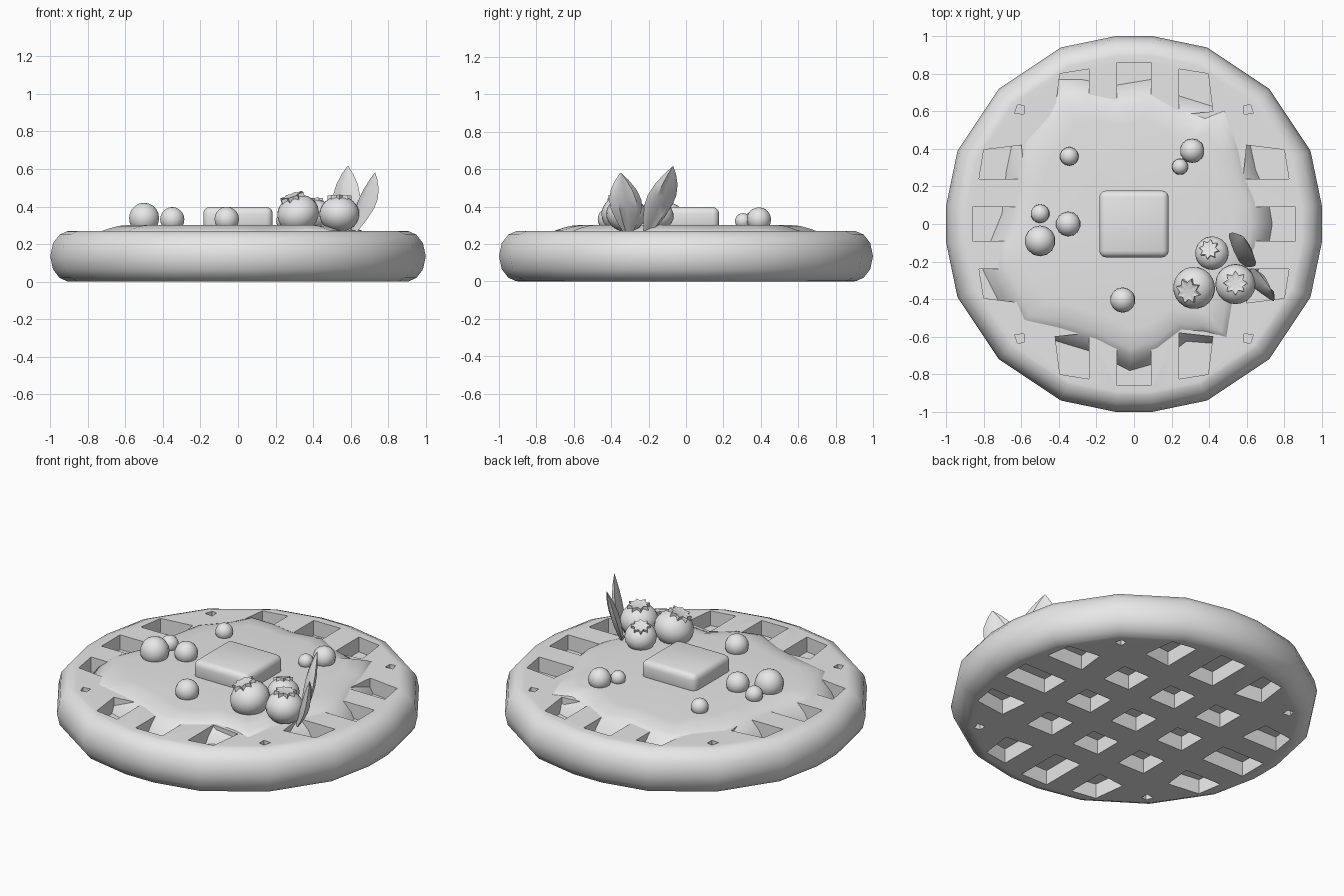
import bpy, bmesh, math
from mathutils import Vector

cube = bpy.data.objects.get("Cube")
if cube:
    bpy.data.objects.remove(cube)

grey = bpy.data.materials.new("plain grey")
grey.use_nodes = True
COLOUR = (0.8, 0.8, 0.8, 1)
grey.diffuse_color = COLOUR
grey.node_tree.nodes["Principled BSDF"].inputs["Base Color"].default_value = COLOUR


def make(name, bm):
    """Turn a bmesh into a linked object."""
    bmesh.ops.recalc_face_normals(bm, faces=bm.faces)
    mesh = bpy.data.meshes.new(name)
    bm.to_mesh(mesh)
    bm.free()
    mesh.materials.append(grey)
    obj = bpy.data.objects.new(name, mesh)
    bpy.context.collection.objects.link(obj)
    return obj


def activate(obj):
    bpy.ops.object.select_all(action='DESELECT')
    obj.select_set(True)
    bpy.context.view_layer.objects.active = obj


def smooth(obj, angle=35):
    activate(obj)
    bpy.ops.object.shade_smooth_by_angle(angle=math.radians(angle))


def loft(bm, rings):
    """Skin closed rings of points and cap both ends."""
    loops = [[bm.verts.new(p) for p in ring] for ring in rings]
    n = len(loops[0])
    for a, b in zip(loops, loops[1:]):
        for i in range(n):
            bm.faces.new((a[i], a[(i + 1) % n], b[(i + 1) % n], b[i]))
    bm.faces.new(loops[0][::-1])
    bm.faces.new(loops[-1])


# Waffle body: many-sided disc with a rounded rim
THICK = 0.27
quadrant = [(1.0, 0.1), (0.94, 0.39), (0.72, 0.72), (0.39, 0.94), (0.1, 1.0)]
outline = []
for k in range(4):
    for x, y in quadrant:
        for _ in range(k):
            x, y = -y, x
        outline.append((x, y))
half = [(0.895, 0), (0.91, 0.002), (0.95, 0.02), (0.985, 0.065), (1.0, 0.135)]
profile = half + [(r, THICK - z) for r, z in half[-2::-1]]
bm = bmesh.new()
loft(bm, [[(x * r, y * r, z) for x, y in outline] for r, z in profile])
waffle = make("waffle", bm)

# Pockets: square cells, the outer ones trimmed to a circle
square = lambda x0, x1, y0, y1: [(x0, y0), (x1, y0), (x1, y1), (x0, y1)]
cells = [square(-0.09, 0.09, -0.09, 0.09)]
edge_cell = [(0.24, 0.58), (0.42, 0.6), (0.395, 0.8), (0.24, 0.825)]
corner_cell = [(0.585, 0.585), (0.635, 0.59), (0.62, 0.635), (0.585, 0.63)]
for sx in (1, -1):
    for y0, y1 in ((0.24, 0.42), (0.57, 0.86)):
        straight = square(-0.09, 0.09, y0 * sx, y1 * sx)
        cells += [straight, [(y, x) for x, y in straight]]
    for sy in (1, -1):
        for cell in (square(0.24, 0.42, 0.24, 0.42), edge_cell,
                     [(y, x) for x, y in edge_cell], corner_cell):
            cells.append([(x * sx, y * sy) for x, y in cell])
bm = bmesh.new()
for cell in cells:
    for z0, z1 in ((-0.1, 0.09), (THICK - 0.09, THICK + 0.1)):
        loft(bm, [[(x, y, z) for x, y in cell] for z in (z0, z1)])
cutter = make("pocket_cutter", bm)
cutter.hide_render = True
cut = waffle.modifiers.new("pockets", 'BOOLEAN')
cut.operation, cut.object, cut.solver = 'DIFFERENCE', cutter, 'EXACT'
activate(waffle)
bpy.ops.object.modifier_apply(modifier=cut.name)
bpy.data.objects.remove(cutter)
smooth(waffle)

# Syrup: wavy pool whose buried skirt runs down into the open pockets
pool = [(0.66, 0), (0.64, 0.12), (0.58, 0.26), (0.55, 0.4), (0.48, 0.6), (0.38, 0.56),
        (0.22, 0.61), (0.08, 0.69), (-0.1, 0.66), (-0.25, 0.69), (-0.39, 0.69),
        (-0.45, 0.57), (-0.57, 0.44), (-0.61, 0.25), (-0.63, 0.05), (-0.7, -0.12),
        (-0.72, -0.22), (-0.64, -0.38), (-0.58, -0.51), (-0.4, -0.55), (-0.2, -0.61),
        (-0.02, -0.7), (0.12, -0.66), (0.25, -0.56), (0.38, -0.57), (0.49, -0.6),
        (0.52, -0.42), (0.58, -0.25), (0.64, -0.12)]
bm = bmesh.new()
loft(bm, [[(x * s, y * s, z) for x, y in pool] for s, z in
          ((0.8, 0.17), (1.12, 0.175), (1.08, 0.22), (1.0, 0.272),
           (0.95, 0.284), (0.88, 0.297), (0.8, 0.302))])
smooth(make("syrup", bm), 50)

# Butter pat: softly rounded block
bm = bmesh.new()
bmesh.ops.create_cube(bm, size=1)
for v in bm.verts:
    v.co = (v.co.x * 0.37, v.co.y * 0.355, 0.335 + v.co.z * 0.125)
bmesh.ops.bevel(bm, geom=[e for e in bm.edges], offset=0.035, segments=3,
                profile=0.5, affect='EDGES')
smooth(make("butter", bm), 50)

# Round drops
drops = [(-0.5, -0.09, 0.082), (-0.35, 0, 0.066), (-0.5, 0.055, 0.05), (-0.06, -0.405, 0.067),
         (0.31, 0.39, 0.065), (0.245, 0.305, 0.043), (-0.345, 0.36, 0.05)]
for x, y, r in drops:
    bpy.ops.mesh.primitive_uv_sphere_add(segments=14, ring_count=10, radius=r,
                                         location=(x, y, 0.305 + r * 0.4))
    drop = bpy.context.object
    drop.name = "drop"
    drop.data.materials.append(grey)
    smooth(drop, 60)


# Berries with a star-shaped crown
def berry(x, y, z, r, lean):
    turn = Vector(lean).to_track_quat('Z', 'Y')
    bpy.ops.mesh.primitive_uv_sphere_add(segments=20, ring_count=12, radius=r)
    body = bpy.context.object
    body.name = "berry"
    body.scale.z = 0.88
    body.data.materials.append(grey)
    smooth(body, 60)
    bm = bmesh.new()
    star = [(math.cos(i * math.pi / 8), math.sin(i * math.pi / 8),
             r * (0.6 if i % 2 == 0 else 0.4)) for i in range(16)]
    rings = [(1.0, 0.7), (1.0, 0.93), (0.6, 0.9), (0.25, 0.89)]
    loft(bm, [[(c * d * s, q * d * s, r * h) for c, q, d in star] for s, h in rings])
    for part in (body, make("berry_crown", bm)):
        part.location = (x, y, z)
        part.rotation_mode = 'QUATERNION'
        part.rotation_quaternion = turn


berry(0.32, -0.34, 0.362, 0.113, (-0.35, -0.18, 1))
berry(0.54, -0.32, 0.36, 0.107, (0, 0.06, 1))
berry(0.415, -0.155, 0.355, 0.09, (-0.2, 0.28, 1))


# Leaves: pointed blades with a crease along the middle
def leaf(name, base, tip, across, width, bow):
    base, tip = Vector(base), Vector(tip)
    side = Vector(across).normalized()
    out = side.cross(tip - base).normalized()
    rings = []
    for t, w in ((0, 0.35), (0.2, 0.72), (0.4, 0.97), (0.55, 1), (0.72, 0.8),
                 (0.88, 0.42), (1, 0.03)):
        mid = base.lerp(tip, t) + out * bow * math.sin(math.pi * t)
        h, k = side * width * w / 2, out * 0.022 * w
        rings.append([mid - h, mid - h * 0.55 - k, mid - k * 0.4, mid + h * 0.55 - k,
                      mid + h, mid + h * 0.5 + k * 0.6, mid + k * 1.2,
                      mid - h * 0.5 + k * 0.6])
    bm = bmesh.new()
    loft(bm, rings)
    smooth(make(name, bm), 40)


leaf("back_leaf", (0.57, -0.2, 0.27), (0.585, -0.07, 0.615), (0.68, -0.73, 0), 0.21, 0.0)
leaf("side_leaf", (0.62, -0.31, 0.27), (0.73, -0.35, 0.58), (0.5, -0.85, 0), 0.2, -0.015)
